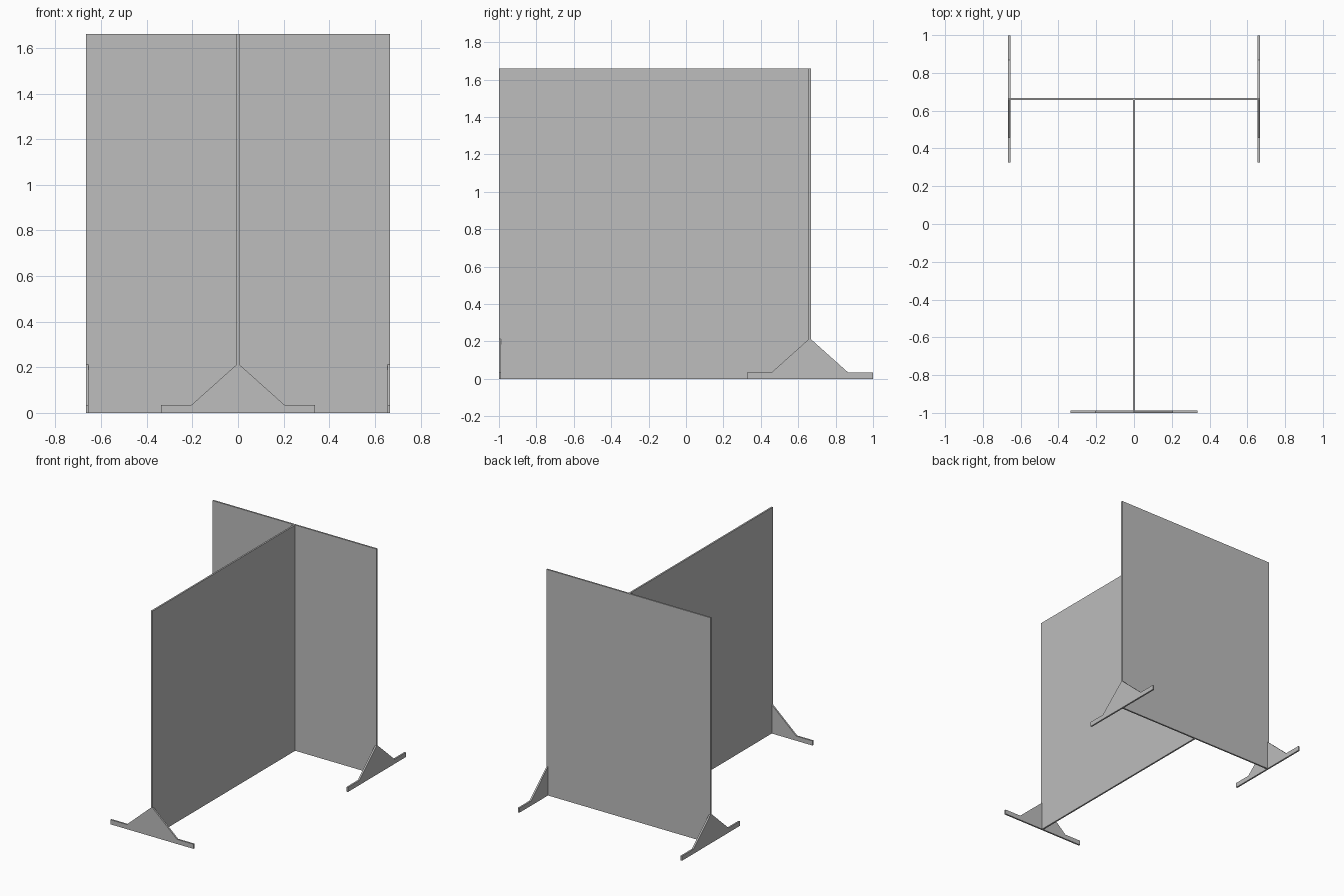
import bpy
import bmesh
from mathutils import Matrix, Vector

cube = bpy.data.objects.get("Cube")
if cube:
    bpy.data.objects.remove(cube, do_unlink=True)

THICK = 0.012
HALF_W = 0.667
HEIGHT = 1.66
BACK_Y = 0.662

grey = bpy.data.materials.new("panel_grey")
grey.use_nodes = True
colour = (0.51, 0.51, 0.51, 1)
grey.diffuse_color = colour
grey.node_tree.nodes["Principled BSDF"].inputs["Base Color"].default_value = colour


def finish(name, bm):
    bmesh.ops.recalc_face_normals(bm, faces=bm.faces)
    mesh = bpy.data.meshes.new(name)
    bm.to_mesh(mesh)
    bm.free()
    mesh.materials.append(grey)
    obj = bpy.data.objects.new(name, mesh)
    bpy.context.collection.objects.link(obj)
    return obj


def panel(name, low, high):
    low, high = Vector(low), Vector(high)
    bm = bmesh.new()
    bmesh.ops.create_cube(bm, size=1)
    bmesh.ops.scale(bm, vec=high - low, verts=bm.verts)
    bmesh.ops.translate(bm, vec=(low + high) / 2, verts=bm.verts)
    finish(name, bm)


def foot(name, centre, turn):
    # Symmetric outline: flat toe, sloped brace, narrow peak
    half = [(0.337, 0), (0.337, 0.034), (0.205, 0.034), (THICK / 2, 0.212)]
    outline = half + [(-x, z) for x, z in reversed(half)]
    bm = bmesh.new()
    face = bm.faces.new([bm.verts.new((x, -THICK / 2, z)) for x, z in outline])
    side = bmesh.ops.extrude_face_region(bm, geom=[face])
    moved = [v for v in side["geom"] if isinstance(v, bmesh.types.BMVert)]
    bmesh.ops.translate(bm, vec=(0, THICK, 0), verts=moved)
    obj = finish(name, bm)
    obj.matrix_world = Matrix.Translation(centre) @ Matrix.Rotation(turn, 4, "Z")


# Upright screens in a T plan
panel("back_panel", (-HALF_W, BACK_Y - THICK / 2, 0),
      (HALF_W, BACK_Y + THICK / 2, HEIGHT))
panel("dividing_panel", (-THICK / 2, -1, 0),
      (THICK / 2, BACK_Y - THICK / 2, HEIGHT))

# Feet at the three free ends
QUARTER = 1.5707963
foot("front_foot", (0, -1 + THICK / 2, 0), 0)
for label, s in (("left", 1), ("right", -1)):
    foot(label + "_foot", (s * (HALF_W - THICK / 2), BACK_Y, 0), QUARTER)
